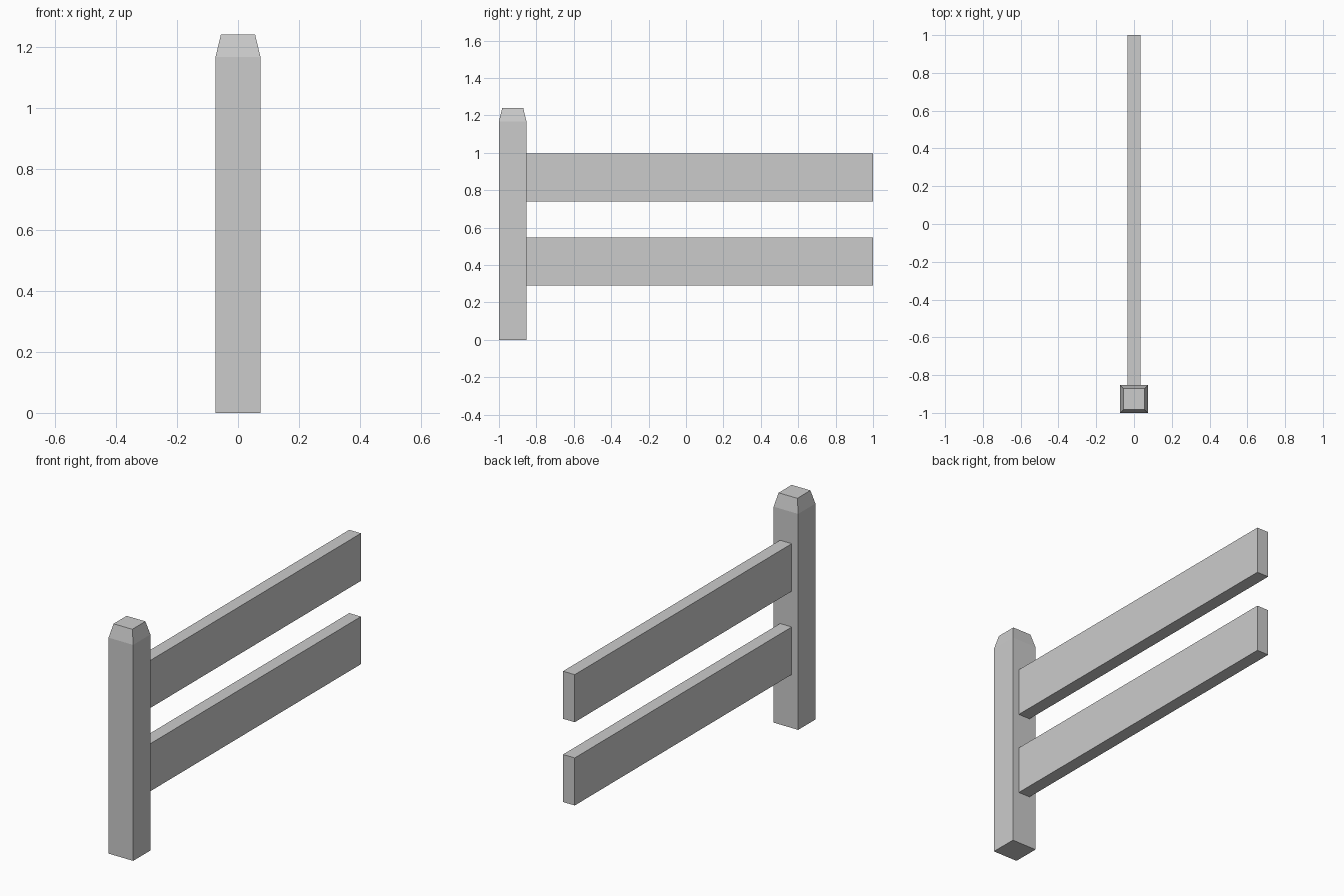
import bpy
import bmesh

if "Cube" in bpy.data.objects:
    bpy.data.objects.remove(bpy.data.objects["Cube"])

POST_W = 0.147
POST_Y = -1 + POST_W / 2


def make_object(name, bm):
    bmesh.ops.recalc_face_normals(bm, faces=bm.faces)
    mesh = bpy.data.meshes.new(name)
    bm.to_mesh(mesh)
    bm.free()
    obj = bpy.data.objects.new(name, mesh)
    bpy.context.collection.objects.link(obj)
    return obj


def box(name, lo, hi):
    bm = bmesh.new()
    bmesh.ops.create_cube(bm, size=1)
    for v in bm.verts:
        v.co = [(a + b) / 2 + c * (b - a) for a, b, c in zip(lo, hi, v.co)]
    return make_object(name, bm)


# Square post with a tapered, flat-topped head
bm = bmesh.new()
rings = []
for half, z in ((POST_W / 2, 0), (POST_W / 2, 1.167), (0.056, 1.24)):
    rings.append([bm.verts.new((sx * half, POST_Y + sy * half, z))
                  for sx, sy in ((-1, -1), (1, -1), (1, 1), (-1, 1))])
for a, b in zip(rings, rings[1:]):
    for i in range(4):
        j = (i + 1) % 4
        bm.faces.new((a[i], a[j], b[j], b[i]))
bm.faces.new(rings[0])
bm.faces.new(rings[-1])
make_object("post", bm)

# Two horizontal rails butting against the back of the post
for name, z in (("lower_rail", 0.289), ("upper_rail", 0.739)):
    box(name, (-0.035, -1 + POST_W, z), (0.035, 1, z + 0.257))
